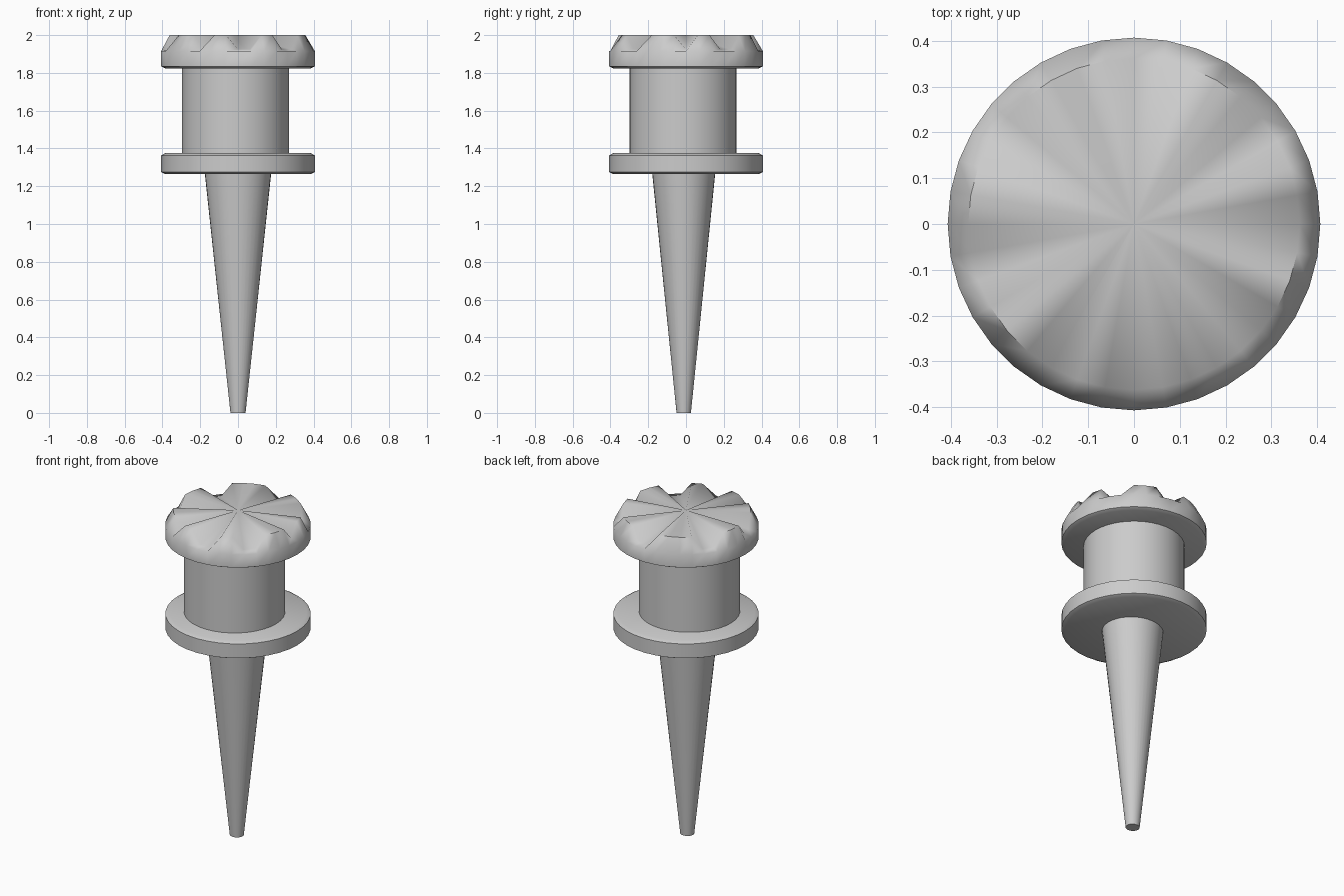
import bpy, math

if "Cube" in bpy.data.objects:
    bpy.data.objects.remove(bpy.data.objects["Cube"])

SIDES = 36


def ring(rx, ry, z, cx=0.0, cy=0.0):
    return [(cx + rx * math.cos(math.tau * i / SIDES),
             cy + ry * math.sin(math.tau * i / SIDES), z) for i in range(SIDES)]


def make(name, rings, tip=None, angle=30):
    """Skin stacked rings; cap the bottom, and close the top flat or with a centre point."""
    verts = [v for r in rings for v in r]
    faces = [tuple(reversed(range(SIDES)))]
    for k in range(len(rings) - 1):
        for i in range(SIDES):
            a, b = k * SIDES, (i + 1) % SIDES
            faces.append((a + i, a + b, a + SIDES + b, a + SIDES + i))
    top = (len(rings) - 1) * SIDES
    if tip:
        verts.append(tip)
        faces += [(top + i, top + (i + 1) % SIDES, len(verts) - 1) for i in range(SIDES)]
    else:
        faces.append(tuple(top + i for i in range(SIDES)))
    mesh = bpy.data.meshes.new(name)
    mesh.from_pydata(verts, [], faces)
    mesh.update()
    obj = bpy.data.objects.new(name, mesh)
    bpy.context.collection.objects.link(obj)
    bpy.ops.object.select_all(action='DESELECT')
    obj.select_set(True)
    bpy.context.view_layer.objects.active = obj
    bpy.ops.object.shade_smooth_by_angle(angle=math.radians(angle))
    return obj


# Tapered spike
make("spike", [ring(0.04, 0.038, 0, 0, -0.012),
               ring(0.177, 0.168, 1.28, 0, -0.012)])

# Lower flange with softened rims
make("lower_flange", [ring(0.385, 0.385, 1.264), ring(0.407, 0.407, 1.275),
                      ring(0.407, 0.407, 1.363), ring(0.385, 0.385, 1.375)], angle=40)

# Barrel between the flanges, slightly off centre
make("barrel", [ring(0.283, 0.283, 1.36, -0.013, -0.015),
                ring(0.283, 0.283, 1.84, -0.013, -0.015)])

# Cap: flat crown broken by worn grooves that run from the centre down to the rim
grooves = {0, 3, 4, 8, 9, 14, 15, 19, 20, 24, 27, 28, 31, 32}
crown = [(x, y, 1.925 if i in grooves else 2.0)
         for i, (x, y, z) in enumerate(ring(0.362, 0.362, 2.0))]
make("cap", [ring(0.385, 0.385, 1.824), ring(0.407, 0.407, 1.835),
             ring(0.407, 0.407, 1.915), crown], tip=(0, 0, 2.0), angle=60)
